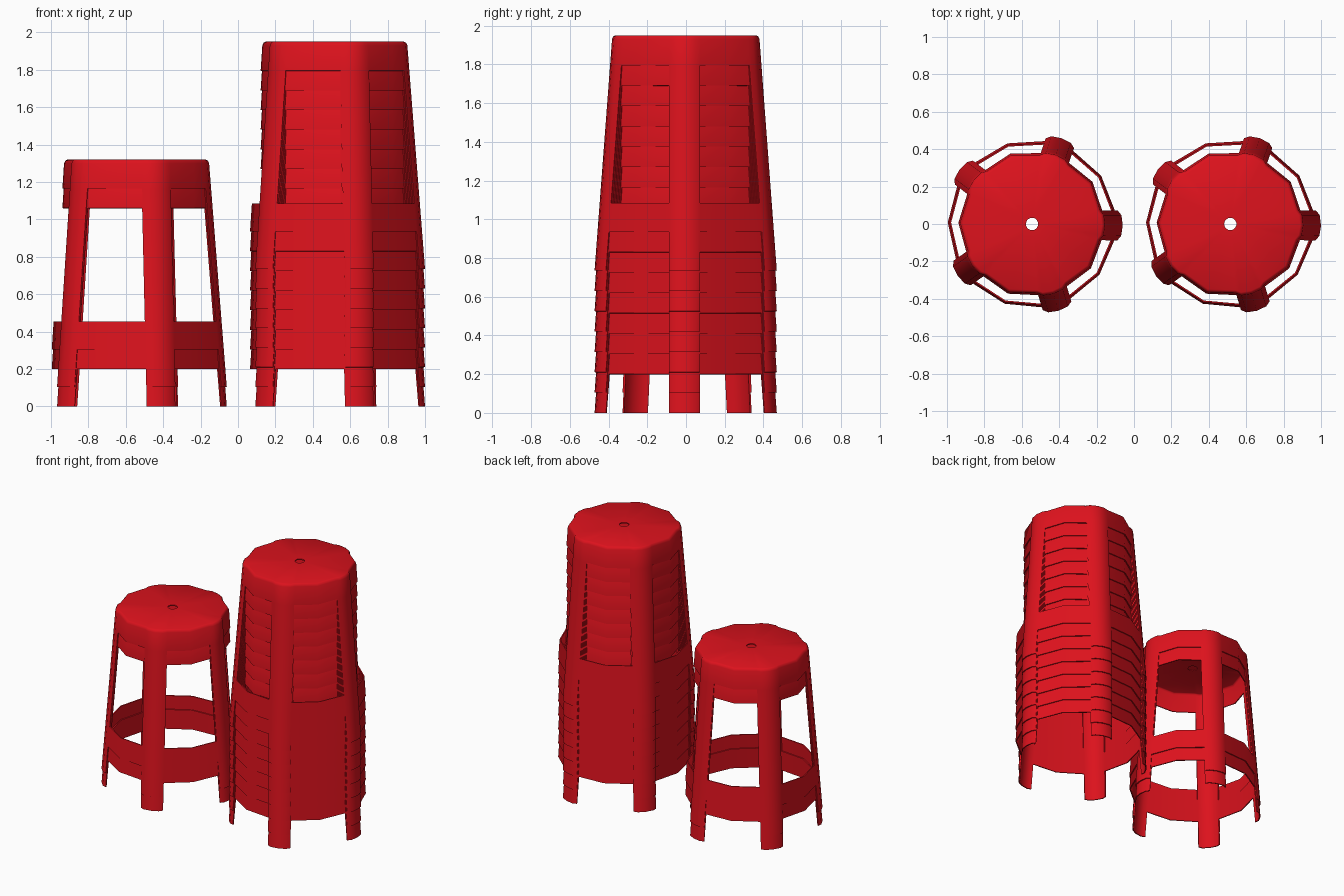
import bpy, bmesh, math

if "Cube" in bpy.data.objects:
    bpy.data.objects.remove(bpy.data.objects["Cube"])

TILT = math.radians(-1)      # slight turn of the five-leg pattern
STEP = 0.105                 # height gained per stacked stool
THICK = 0.008

red = bpy.data.materials.new("red_plastic")
red.diffuse_color = (0.72, 0.006, 0.012, 1)
red.use_nodes = True
red.node_tree.nodes["Principled BSDF"].inputs["Base Color"].default_value = red.diffuse_color


def outline(z, scale=1.0):
    """Five-leg cross-section: five points per rounded leg, one between legs."""
    leg_r = 0.485 - 0.079 * z
    mid_r = 0.464 - 0.066 * z
    pts = []
    for k in range(5):
        a = k * math.tau / 5 + TILT
        c, s = math.cos(a), math.sin(a)
        for inset, w in ((0.028, -0.08), (0.008, -0.055), (0, 0), (0.008, 0.055), (0.028, 0.08)):
            r = leg_r - inset
            pts.append(((r * c - w * s) * scale, (r * s + w * c) * scale, z))
        m = a + math.pi / 5
        pts.append((mid_r * math.cos(m) * scale, mid_r * math.sin(m) * scale, z))
    return pts


def make_stool_mesh():
    # rows from feet to seat rim: (height, scale, wall spans the gaps up to next row)
    rows = [(0, 1, False), (0.2, 1, True), (0.35, 1, False), (1.06, 1, True),
            (1.195, 1, True), (1.209, 0.985, True), (1.215, 0.96, True)]
    loops = [outline(z, s) for z, s, _ in rows]
    # round hole in the middle of the seat
    hole = []
    for x, y, z in loops[-1]:
        d = math.hypot(x, y)
        hole.append((x / d * 0.033, y / d * 0.033, z))
    loops.append(hole)

    bm = bmesh.new()
    grid = [[bm.verts.new(p) for p in loop] for loop in loops]
    n = len(grid[0])
    for i in range(len(grid) - 1):
        for j in range(n):
            on_leg = j % 6 < 4
            if on_leg or rows[i][2]:
                k = (j + 1) % n
                bm.faces.new((grid[i][j], grid[i][k], grid[i + 1][k], grid[i + 1][j]))
    me = bpy.data.meshes.new("stool")
    bm.to_mesh(me)
    bm.free()
    me.materials.append(red)
    return me


# first stool: thin shell, smooth with sharp rims
first = bpy.data.objects.new("left_stool_1", make_stool_mesh())
bpy.context.collection.objects.link(first)
bpy.context.view_layer.objects.active = first
first.select_set(True)
mod = first.modifiers.new("shell", 'SOLIDIFY')
mod.thickness = THICK
mod.offset = -1
bpy.ops.object.modifier_apply(modifier=mod.name)
bpy.ops.object.shade_smooth_by_angle(angle=math.radians(35))
first.location = (-0.545, 0, 0)

# remaining stools: two on the left, eight on the right
for side, x, count in (("left", -0.545, 2), ("right", 0.515, 8)):
    for i in range(count):
        if side == "left" and i == 0:
            continue
        ob = bpy.data.objects.new(f"{side}_stool_{i + 1}", first.data)
        ob.location = (x, 0, i * STEP)
        bpy.context.collection.objects.link(ob)
